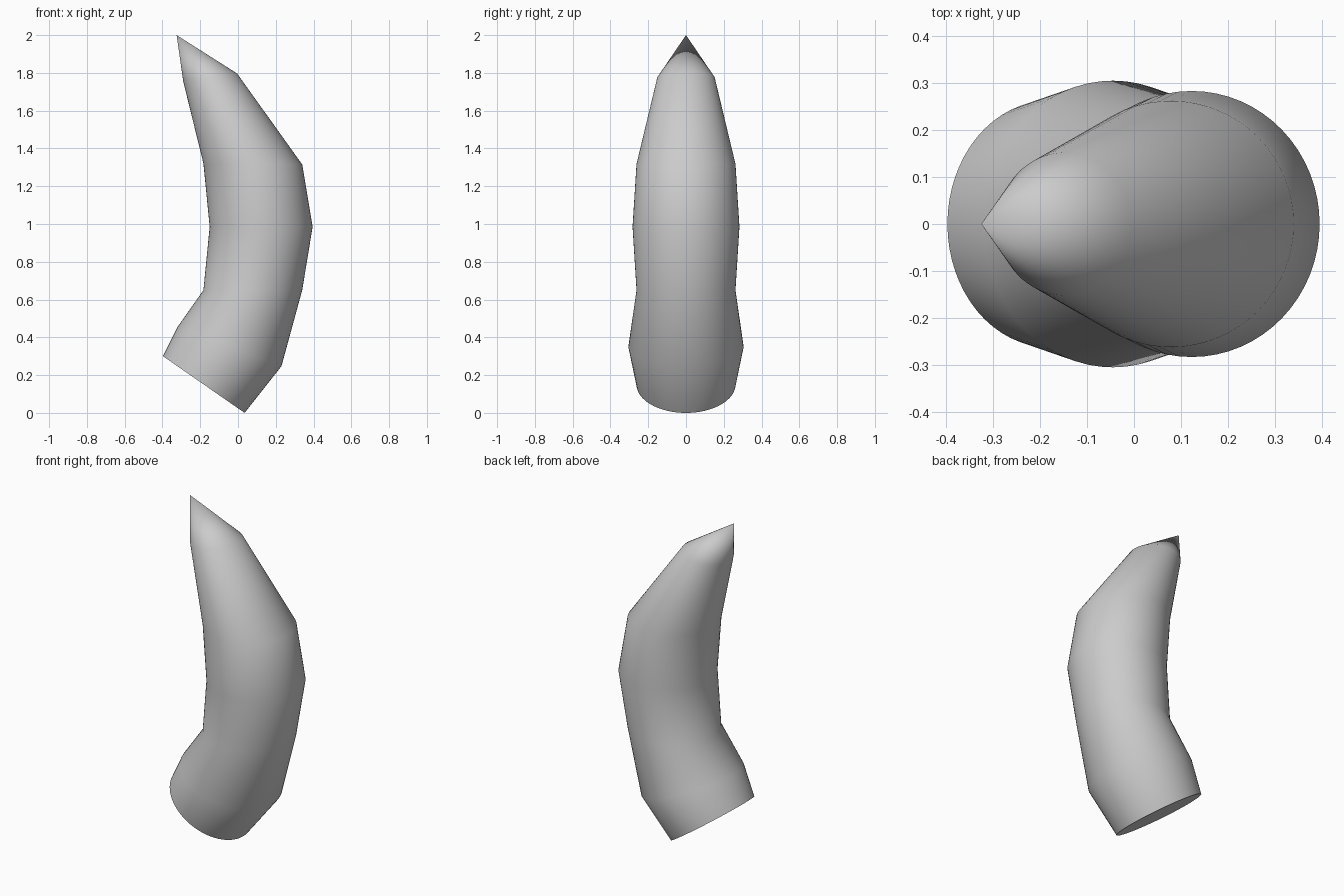
import bpy, bmesh, math

if "Cube" in bpy.data.objects:
    bpy.data.objects.remove(bpy.data.objects["Cube"])

SIDES = 64
# cross-sections: left point (x, z), right point (x, z), half depth in y
RINGS = [
    (-0.397, 0.30, 0.035, 0.00, 0.262),
    (-0.32, 0.455, 0.23, 0.247, 0.305),
    (-0.183, 0.65, 0.34, 0.65, 0.262),
    (-0.15, 0.985, 0.395, 0.985, 0.283),
    (-0.183, 1.32, 0.34, 1.315, 0.262),
    (-0.29, 1.755, -0.005, 1.797, 0.152),
]
TIP = (-0.325, 0.0, 2.0)


def add_ring(bm, x0, z0, x1, z1, depth):
    verts = []
    for i in range(SIDES):
        a = 2 * math.pi * i / SIDES
        c = math.cos(a) / 2
        verts.append(bm.verts.new(((x0 + x1) / 2 + c * (x1 - x0),
                                   depth * math.sin(a),
                                   (z0 + z1) / 2 + c * (z1 - z0))))
    return verts


bm = bmesh.new()
rings = [add_ring(bm, *r) for r in RINGS]

# tapered curved wall
for low, high in zip(rings, rings[1:]):
    for i in range(SIDES):
        j = (i + 1) % SIDES
        bm.faces.new((low[i], low[j], high[j], high[i]))

# pointed end
tip = bm.verts.new(TIP)
for i in range(SIDES):
    bm.faces.new((rings[-1][i], rings[-1][(i + 1) % SIDES], tip))

# flat slanted base
base = bm.faces.new(rings[0][::-1])
bmesh.ops.recalc_face_normals(bm, faces=bm.faces)
for f in bm.faces:
    f.smooth = f is not base
for e in base.edges:
    e.smooth = False

mesh = bpy.data.meshes.new("curved_horn")
bm.to_mesh(mesh)
bm.free()
horn = bpy.data.objects.new("curved_horn", mesh)
bpy.context.collection.objects.link(horn)
